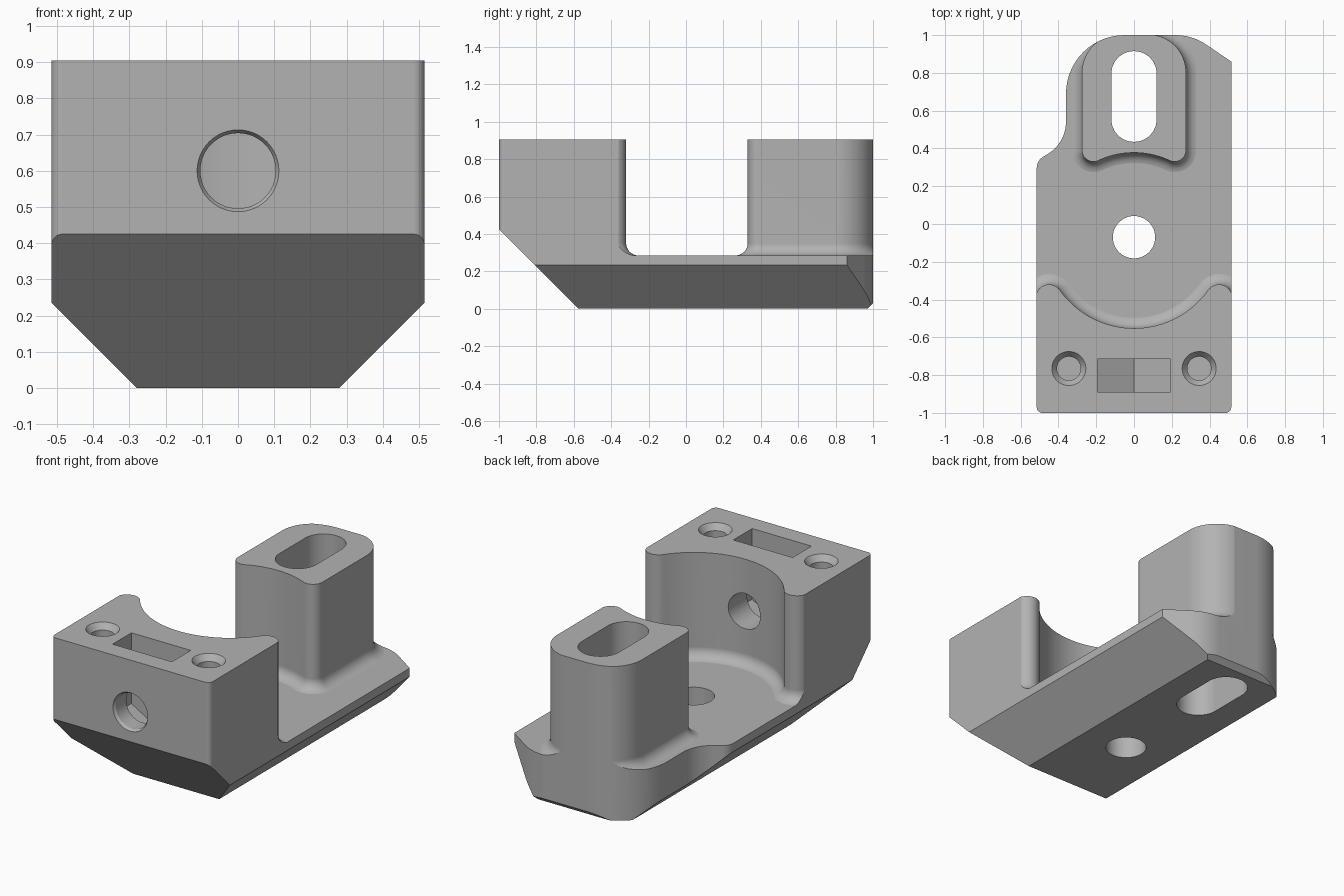
import bpy, bmesh, math
from mathutils import Vector

if "Cube" in bpy.data.objects:
    bpy.data.objects.remove(bpy.data.objects["Cube"], do_unlink=True)

grey = bpy.data.materials.new("plain_grey")
grey.use_nodes = True
colour = (0.45, 0.45, 0.45, 1)
grey.diffuse_color = colour
grey.node_tree.nodes["Principled BSDF"].inputs["Base Color"].default_value = colour

FLOOR, TOP, FILLET = 0.285, 0.905, 0.065
HOLLOW_Y = -0.07


def arc(cx, cy, r, a0, a1, n=16):
    angles = [math.radians(a0 + (a1 - a0) * i / n) for i in range(n + 1)]
    return [(cx + r * math.cos(a), cy + r * math.sin(a)) for a in angles]


def circle(cx, cy, r, n=48):
    return arc(cx, cy, r, 0, 360, n)[:-1]


def touching(x, y, r):
    """Angle and radius of the hollow arc that touches a corner circle."""
    dy = y - HOLLOW_Y
    return math.degrees(math.atan2(dy, x)), math.hypot(x, dy) - r


def rounded(corners, n=14):
    """Polygon from (x, y, radius) corners, each rounded by an arc."""
    pts = []
    for i, (x, y, r) in enumerate(corners):
        p = Vector((x, y))
        if r == 0:
            pts.append((x, y))
            continue
        u = (Vector(corners[i - 1][:2]) - p).normalized()
        v = (Vector(corners[(i + 1) % len(corners)][:2]) - p).normalized()
        half = u.angle(v) / 2
        c = p + (u + v).normalized() * r / math.sin(half)
        t = r / math.tan(half)
        s, e = p + u * t - c, p + v * t - c
        a0, a1 = math.atan2(s.y, s.x), math.atan2(e.y, e.x)
        turn = (a1 - a0 + math.pi) % math.tau - math.pi
        pts += arc(c.x, c.y, r, math.degrees(a0), math.degrees(a0 + turn), n)
    return pts


def offset(pts, d):
    """Grow a counter-clockwise outline by d."""
    out = []
    for i, p in enumerate(pts):
        a = (p - pts[i - 1]).normalized()
        b = (pts[(i + 1) % len(pts)] - p).normalized()
        n1, n2 = Vector((a.y, -a.x)), Vector((b.y, -b.x))
        out.append(p + (n1 + n2) * d / (1 + n1.dot(n2)))
    return out


def loft(name, outline, layers, axis="z"):
    """Stack the outline through (height, growth) layers along an axis."""
    pts = []
    for p in map(Vector, outline):
        if not pts or (p - pts[-1]).length > 0.001:
            pts.append(p)
    if (pts[0] - pts[-1]).length < 0.001:
        pts.pop()
    place = {"z": lambda p, h: (p.x, p.y, h),
             "y": lambda p, h: (p.x, h, p.y),
             "x": lambda p, h: (h, p.x, p.y)}[axis]
    bm = bmesh.new()
    rings = [[bm.verts.new(place(p, h)) for p in offset(pts, d)] for h, d in layers]
    for lo, hi in zip(rings, rings[1:]):
        for i in range(len(pts)):
            bm.faces.new((lo[i - 1], lo[i], hi[i], hi[i - 1]))
    bm.faces.new(rings[0])
    bm.faces.new(rings[-1])
    bmesh.ops.recalc_face_normals(bm, faces=bm.faces[:])
    mesh = bpy.data.meshes.new(name)
    bm.to_mesh(mesh)
    bm.free()
    mesh.materials.append(grey)
    ob = bpy.data.objects.new(name, mesh)
    bpy.context.scene.collection.objects.link(ob)
    return ob


def combine(body, tool, operation):
    """Bake a boolean into the body, trying a second solver if one fails."""
    mod = body.modifiers.new(tool.name, "BOOLEAN")
    mod.operation, mod.object = operation, tool
    for solver in ("EXACT", "MANIFOLD"):
        mod.solver = solver
        graph = bpy.context.evaluated_depsgraph_get()
        result = bpy.data.meshes.new_from_object(body.evaluated_get(graph))
        if len(result.polygons):
            body.data = result
            break
    body.modifiers.clear()
    bpy.data.objects.remove(tool, do_unlink=True)


# Layers of an upright with a concave fillet at its foot
steps = [math.radians(90 * i / 8) for i in range(1, 9)]
upright = [(0.1, FILLET), (FLOOR - 0.002, FILLET)]
upright += [(FLOOR + FILLET * (1 - math.cos(a)), FILLET * (1 - math.sin(a))) for a in steps]
upright.append((TOP, 0))

# Base slab, trimmed to the outline later
slab = [(-0.8, -1.2), (0.8, -1.2), (0.8, 1.2), (-0.8, 1.2)]
body = loft("bracket_body", slab, [(-0.1, 0), (FLOOR, 0)])

# Front block: two rounded horns around a round hollow
angle, reach = touching(0.45, -0.39, 0.07)
block = [(-0.52, -1.2), (0.52, -1.2)]
block += arc(0.45, -0.39, 0.07, 0, 180 + angle)
block += arc(0, HOLLOW_Y, reach, angle, -180 - angle, 40)
block += arc(-0.45, -0.39, 0.07, -angle, 180)
combine(body, loft("front_block", block, upright), "UNION")

# Rear post with a hollowed front and rounded back
angle, reach = touching(0.215, 0.39, 0.06)
post = arc(0.215, 0.39, 0.06, 180 + angle, 360)
post += arc(0.075, 0.803, 0.2, 0, 90)
post += arc(-0.075, 0.803, 0.2, 90, 180)
post += arc(-0.215, 0.39, 0.06, 180, 360 - angle)
post += arc(0, HOLLOW_Y, reach, 180 - angle, angle, 20)
combine(body, loft("rear_post", post, upright), "UNION")

# Trim to the plan outline
plan = rounded([(-0.515, -1, 0.03), (0.515, -1, 0.03), (0.515, 0.86, 0),
                (0.308, 1, 0.29), (-0.36, 1, 0.31), (-0.36, 0.43, 0.2),
                (-0.515, 0.335, 0.07)])
combine(body, loft("plan_trim", plan, [(-0.3, 0), (1.3, 0)]), "INTERSECT")

# Trim the sloping sides, front and small rear edge underneath
sides = [(-0.28, 0), (0.28, 0), (0.68, 0.4), (0.68, 1.2), (-0.68, 1.2), (-0.68, 0.4)]
combine(body, loft("side_trim", sides, [(-1.3, 0), (1.3, 0)], "y"), "INTERSECT")
ends = [(-0.575, 0), (0.97, 0), (1.2, 0.23), (1.2, 1.1), (-1.2, 1.1), (-1.2, 0.625)]
combine(body, loft("end_trim", ends, [(-0.9, 0), (0.9, 0)], "x"), "INTERSECT")

# Through holes: round one in the floor, long slot in the post
through = [(-0.2, 0), (1.2, 0)]
combine(body, loft("floor_hole", circle(0, HOLLOW_Y, 0.112), through), "DIFFERENCE")
slot = arc(0, 0.555, 0.12, 180, 360, 24) + arc(0, 0.795, 0.12, 0, 180, 24)
combine(body, loft("post_slot", slot, through), "DIFFERENCE")

# Countersunk blind screw holes
for x in (-0.345, 0.345):
    sink = [(0.5, 0), (TOP - 0.035, 0), (TOP, 0.027), (1.1, 0.027)]
    combine(body, loft("screw_hole", circle(x, -0.765, 0.063), sink), "DIFFERENCE")

# Nut pocket with a V floor, and the bolt hole through it
nut = [(-0.193, 0.489), (0, 0.378), (0.193, 0.489), (0.193, 1.2), (-0.193, 1.2)]
combine(body, loft("nut_pocket", nut, [(-0.89, 0), (-0.715, 0)], "y"), "DIFFERENCE")
bolt = [(-1.1, 0.009), (-1, 0.009), (-0.985, 0), (-0.4, 0)]
combine(body, loft("bolt_hole", circle(0, 0.6, 0.104), bolt, "y"), "DIFFERENCE")

# Smooth curves, crisp edges, flat large faces
bpy.ops.object.select_all(action="DESELECT")
body.select_set(True)
bpy.context.view_layer.objects.active = body
bpy.ops.object.shade_smooth_by_angle(angle=math.radians(25))
weighted = body.modifiers.new("even_shading", "WEIGHTED_NORMAL")
weighted.keep_sharp = True
